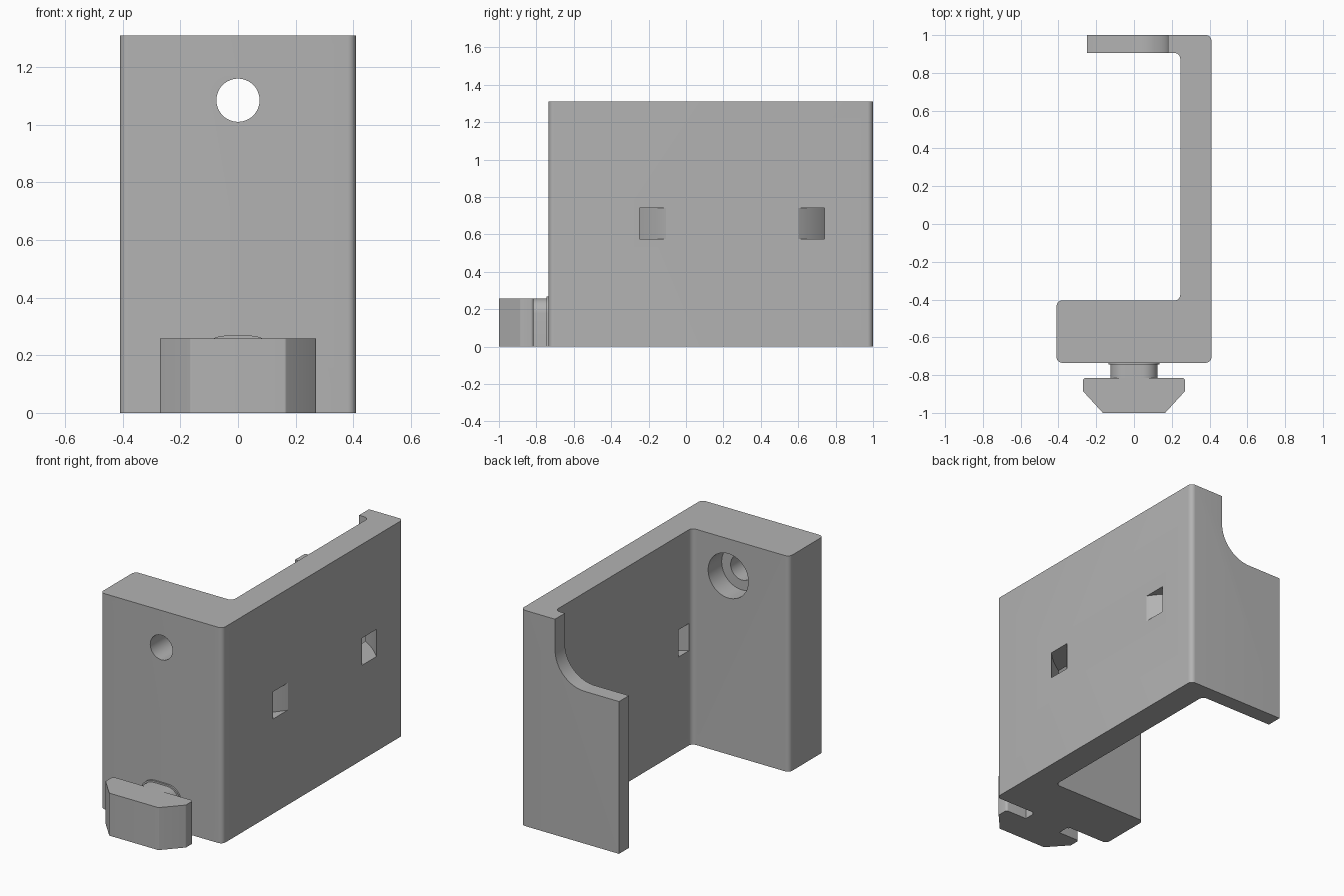
import bpy, bmesh, math
from mathutils import Vector

cube = bpy.data.objects.get("Cube")
if cube:
    bpy.data.objects.remove(cube, do_unlink=True)

grey = bpy.data.materials.new("plain_grey")
grey.use_nodes = True
grey.diffuse_color = (0.45, 0.45, 0.45, 1)
grey.node_tree.nodes["Principled BSDF"].inputs["Base Color"].default_value = (0.45, 0.45, 0.45, 1)


def rounded(points, steps=8):
    """Outline from (u, v, radius) corners, with an arc at each rounded one."""
    out = []
    for i, (u, v, r) in enumerate(points):
        p = Vector((u, v))
        if r == 0:
            out.append(p)
            continue
        a = (Vector(points[i - 1][:2]) - p).normalized()
        b = (Vector(points[(i + 1) % len(points)][:2]) - p).normalized()
        half = a.angle(b) / 2
        centre = p + (a + b).normalized() * (r / math.sin(half))
        start = p + a * (r / math.tan(half)) - centre
        end = p + b * (r / math.tan(half)) - centre
        sweep = start.angle_signed(end)
        for k in range(steps + 1):
            t = -sweep * k / steps
            c, s = math.cos(t), math.sin(t)
            out.append(centre + Vector((start.x * c - start.y * s, start.x * s + start.y * c)))
    return out


def prism(name, outline, low, high, axis="z"):
    """Extrude an outline along z, or an x-z outline along y."""
    bm = bmesh.new()
    place = (lambda p, h: (p.x, p.y, h)) if axis == "z" else (lambda p, h: (p.x, h, p.y))
    rings = [[bm.verts.new(place(p, h)) for p in outline] for h in (low, high)]
    n = len(outline)
    for ring in rings:
        bm.faces.new(ring)
    for i in range(n):
        j = (i + 1) % n
        bm.faces.new((rings[0][i], rings[0][j], rings[1][j], rings[1][i]))
    bmesh.ops.recalc_face_normals(bm, faces=bm.faces)
    mesh = bpy.data.meshes.new(name)
    bm.to_mesh(mesh)
    bm.free()
    obj = bpy.data.objects.new(name, mesh)
    bpy.context.collection.objects.link(obj)
    mesh.materials.append(grey)
    return obj


def arc(cx, cy, r, start, end, steps):
    angles = [math.radians(start + (end - start) * k / steps) for k in range(steps + 1)]
    return [Vector((cx + r * math.cos(a), cy + r * math.sin(a))) for a in angles]


def activate(obj):
    bpy.ops.object.select_all(action="DESELECT")
    obj.select_set(True)
    bpy.context.view_layer.objects.active = obj


def cut(obj, cutter):
    activate(obj)
    mod = obj.modifiers.new("cut", "BOOLEAN")
    mod.operation = "DIFFERENCE"
    mod.solver = "EXACT"
    mod.object = cutter
    cutter.hide_render = True
    bpy.ops.object.modifier_apply(modifier=mod.name)
    bpy.data.objects.remove(cutter, do_unlink=True)


TOP = 1.31
R = 0.03

# Bracket: thick front block, side wall and thin back flange
bracket = prism("bracket_body", rounded([
    (-0.41, -0.735, R), (0.41, -0.735, R), (0.41, 1, R), (-0.25, 1, 0),
    (-0.25, 0.905, 0), (0.245, 0.905, R), (0.245, -0.405, R), (-0.41, -0.405, R)]), 0, TOP)

# Lowered part of the back flange, with a concave corner
cut(bracket, prism("flange_notch", rounded([
    (-0.5, 0.925, 0), (0.18, 0.925, 0.2), (0.18, 1.5, 0), (-0.5, 1.5, 0)], 16), 0.8, 1.1, "y"))

# Screw hole and its counterbore
cut(bracket, prism("screw_hole", arc(0, 1.085, 0.075, 0, 352.5, 47), -0.9, -0.2, "y"))
cut(bracket, prism("counterbore", arc(0, 1.085, 0.135, 0, 352.5, 47), -0.535, -0.2, "y"))

# Curved strap channels through the side wall, mirrored about the cavity centre
CX, CY = -0.12, 0.247
for side in (-1, 1):
    outline = arc(CX, CY, 0.638, side * 20, side * 62, 24) + arc(CX, CY, 0.725, side * 62, side * 20, 24)
    cut(bracket, prism("strap_channel", outline, 0.575, 0.74))

# Hook: chamfered head on a round-topped neck
head = prism("hook_head", rounded([
    (-0.165, -1, 0.01), (0.165, -1, 0.01), (0.27, -0.885, 0.01), (0.27, -0.815, 0.015),
    (-0.27, -0.815, 0.015), (-0.27, -0.885, 0.01)], 4), 0, 0.258)
neck = prism("hook_neck", rounded([
    (-0.125, 0, 0), (0.125, 0, 0), (0.125, 0.258, 0.08), (-0.125, 0.258, 0.08)]), -0.83, -0.72, "y")
collar = prism("neck_fillet", rounded([
    (-0.135, 0, 0), (0.135, 0, 0), (0.135, 0.268, 0.09), (-0.135, 0.268, 0.09)]), -0.745, -0.73, "y")

for obj in (bracket, head, neck, collar):
    activate(obj)
    bpy.ops.object.shade_smooth_by_angle(angle=math.radians(30))
